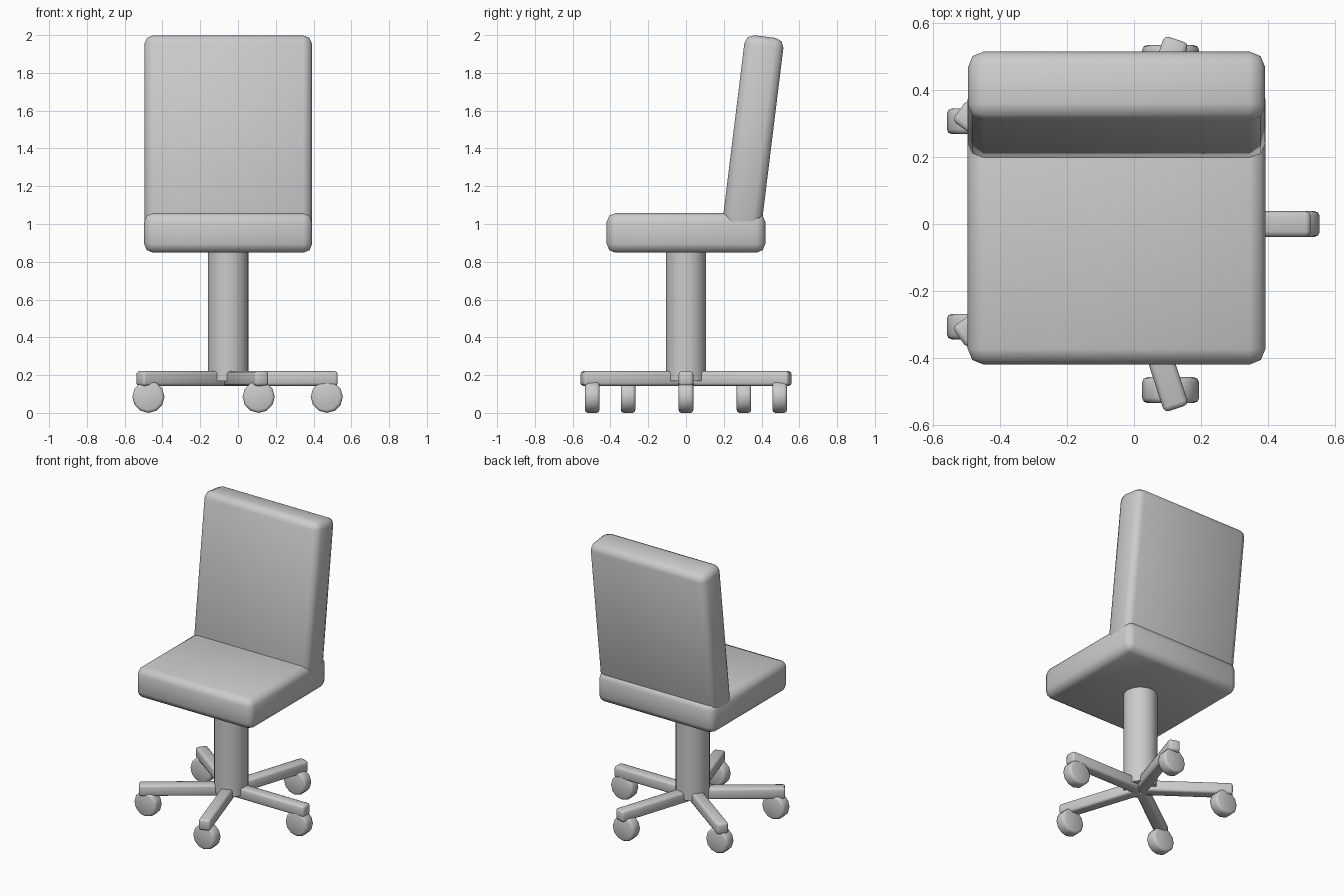
import bpy, bmesh
from math import radians, pi, tau, sin, cos
from mathutils import Matrix, Vector

if "Cube" in bpy.data.objects:
    bpy.data.objects.remove(bpy.data.objects["Cube"])

CX = -0.052  # x of the chair's centre axis


def finish(bm, name, matrix, bevel=0.0, segments=2):
    """Round the hard edges, place the part and smooth it."""
    if bevel:
        hard = [e for e in bm.edges if e.calc_face_angle(0) > radians(50)]
        bmesh.ops.bevel(bm, geom=hard, offset=bevel, segments=segments,
                        profile=0.5, affect='EDGES')
    bm.transform(matrix)
    mesh = bpy.data.meshes.new(name)
    bm.to_mesh(mesh)
    bm.free()
    obj = bpy.data.objects.new(name, mesh)
    bpy.context.collection.objects.link(obj)
    bpy.ops.object.select_all(action='DESELECT')
    obj.select_set(True)
    bpy.context.view_layer.objects.active = obj
    bpy.ops.object.shade_smooth_by_angle(angle=radians(50))


def box(name, size, matrix, bevel):
    bm = bmesh.new()
    bmesh.ops.create_cube(bm, size=1)
    bm.transform(Matrix.Diagonal((*size, 1)))
    finish(bm, name, matrix, bevel)


def cylinder(name, radius, depth, sides, matrix, bevel=0.0):
    bm = bmesh.new()
    bmesh.ops.create_cone(bm, cap_ends=True, segments=sides,
                          radius1=radius, radius2=radius, depth=depth)
    finish(bm, name, matrix, bevel)


# seat cushion
box("seat", (0.89, 0.84, 0.21), Matrix.Translation((CX, 0, 0.953)), 0.047)

# leaning backrest, its lower end sunk into the seat
tilt, length = radians(7), 1.07
top = Vector((CX, 0.418, 1.992))
centre = top - Vector((0, sin(tilt), cos(tilt))) * length / 2
box("backrest", (0.888, 0.208, length),
    Matrix.Translation(centre) @ Matrix.Rotation(-tilt, 4, 'X'), 0.047)

# column
cylinder("column", 0.107, 0.72, 32, Matrix.Translation((CX, 0, 0.53)))

# five-star base with casters that all roll along x
for i in range(5):
    a = i * tau / 5
    hub = Matrix.Translation((CX, 0, 0.182)) @ Matrix.Rotation(a, 4, 'Z')
    box(f"base_leg_{i + 1}", (0.58, 0.077, 0.077),
        hub @ Matrix.Translation((0.29, 0, 0)), 0.015)
    wheel = Matrix.Translation((CX + 0.522 * cos(a), 0.522 * sin(a), 0.085))
    cylinder(f"caster_{i + 1}", 0.085, 0.077, 12,
             wheel @ Matrix.Rotation(pi / 2, 4, 'X'), 0.015)
